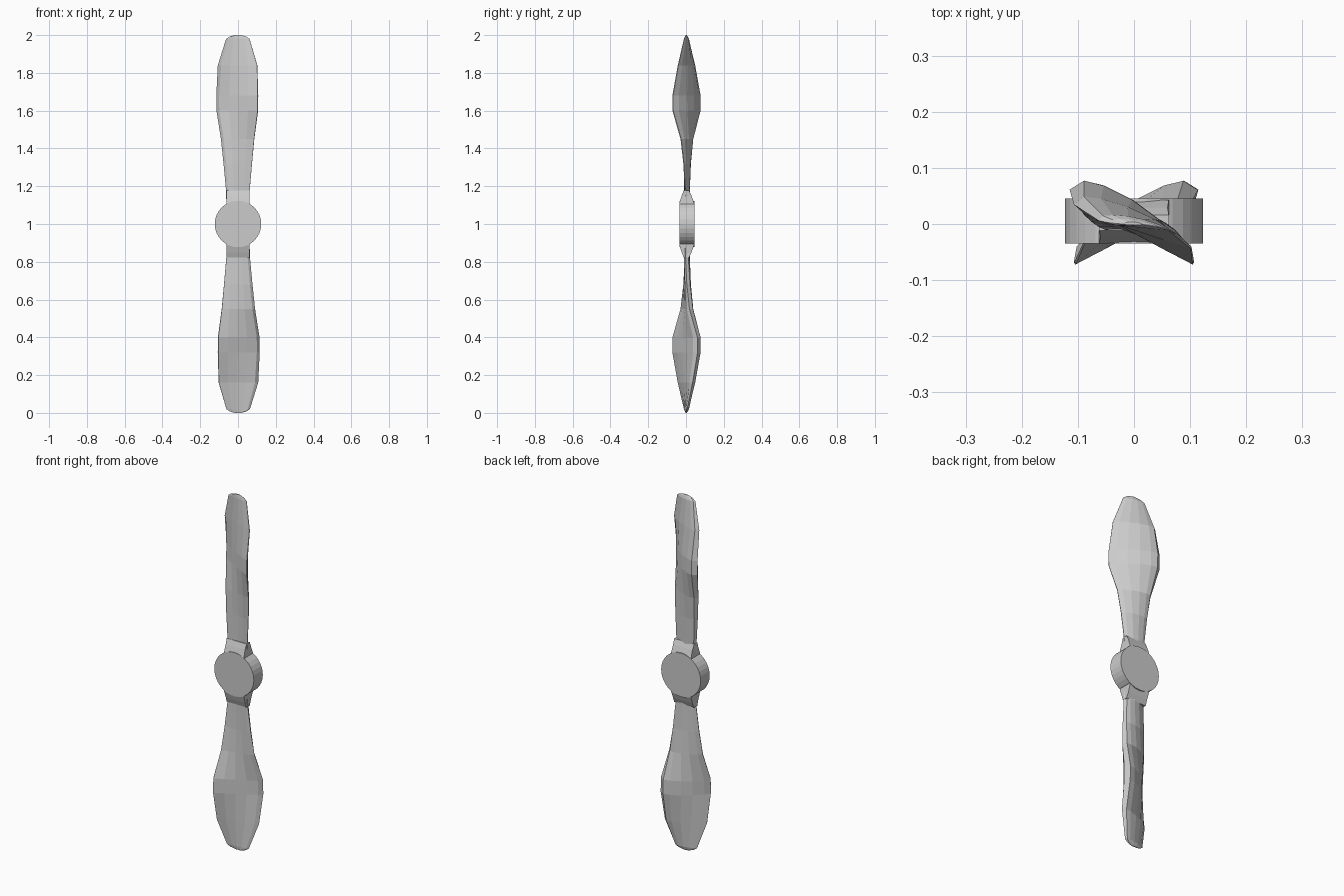
import bpy, bmesh
from math import radians, sin, cos, pi
from mathutils import Matrix

if "Cube" in bpy.data.objects:
    bpy.data.objects.remove(bpy.data.objects["Cube"])

HUB_Z = 1.0

# Airfoil outline: (chord position -1..1, thickness fraction), blunt nose on the left
AIRFOIL = [(-1.02, -0.25), (-0.82, -0.50), (-0.35, -0.42), (0.1, -0.30),
           (0.55, -0.20), (1.0, -0.08), (1.0, 0.03), (0.74, 0.36),
           (0.28, 0.68), (-0.2, 0.76), (-0.65, 0.62), (-0.92, 0.36)]

# Blade stations: (height above hub, half chord, twist in degrees, thickness)
STATIONS = [(0.10, 0.060, 2, 0.026), (0.18, 0.062, 3, 0.026),
            (0.32, 0.075, 9, 0.030), (0.45, 0.090, 17, 0.036),
            (0.60, 0.126, 33, 0.046), (0.68, 0.127, 33, 0.045),
            (0.84, 0.110, 22, 0.032), (0.98, 0.062, 9, 0.016),
            (0.993, 0.042, 6, 0.010), (1.0, 0.016, 3, 0.005)]


def loft(name, rings, turn):
    """Skin a stack of rings, cap both ends, and turn it about the hub axis."""
    bm = bmesh.new()
    loops = [[bm.verts.new(p) for p in ring] for ring in rings]
    n = len(loops[0])
    for a, b in zip(loops, loops[1:]):
        for i in range(n):
            j = (i + 1) % n
            bm.faces.new((a[i], a[j], b[j], b[i]))
    bm.faces.new(loops[0][::-1])
    bm.faces.new(loops[-1])
    bmesh.ops.transform(bm, verts=bm.verts,
                        matrix=Matrix.Translation((0, 0, HUB_Z)) @ Matrix.Rotation(turn, 4, 'Y'))
    bmesh.ops.recalc_face_normals(bm, faces=bm.faces)
    mesh = bpy.data.meshes.new(name)
    bm.to_mesh(mesh)
    bm.free()
    obj = bpy.data.objects.new(name, mesh)
    bpy.context.collection.objects.link(obj)
    return obj


def blade_ring(z, c, twist, t):
    a = radians(twist)
    return [(u * c * cos(a) + v * t * sin(a), -u * c * sin(a) + v * t * cos(a), z)
            for u, v in AIRFOIL]


def collar_ring(z, hx, hy, yc):
    return [(-hx, yc - hy, z), (hx, yc - hy, z), (hx, yc + hy, z), (-hx, yc + hy, z)]


# Two blades with tapered root collars, half a turn apart
for side, turn in (("upper", 0), ("lower", pi)):
    loft(side + "_blade", [blade_ring(*s) for s in STATIONS], turn)
    loft(side + "_root_collar", [collar_ring(0.07, 0.066, 0.039, 0.004),
                                 collar_ring(0.112, 0.062, 0.039, 0.004),
                                 collar_ring(0.15, 0.060, 0.026, 0.003),
                                 collar_ring(0.178, 0.062, 0.014, 0.002)], turn)

# Round hub facing the front
bpy.ops.mesh.primitive_cylinder_add(vertices=32, radius=0.123, depth=0.08,
                                    location=(0, 0.005, HUB_Z), rotation=(pi / 2, 0, 0))
bpy.context.object.name = "hub"
